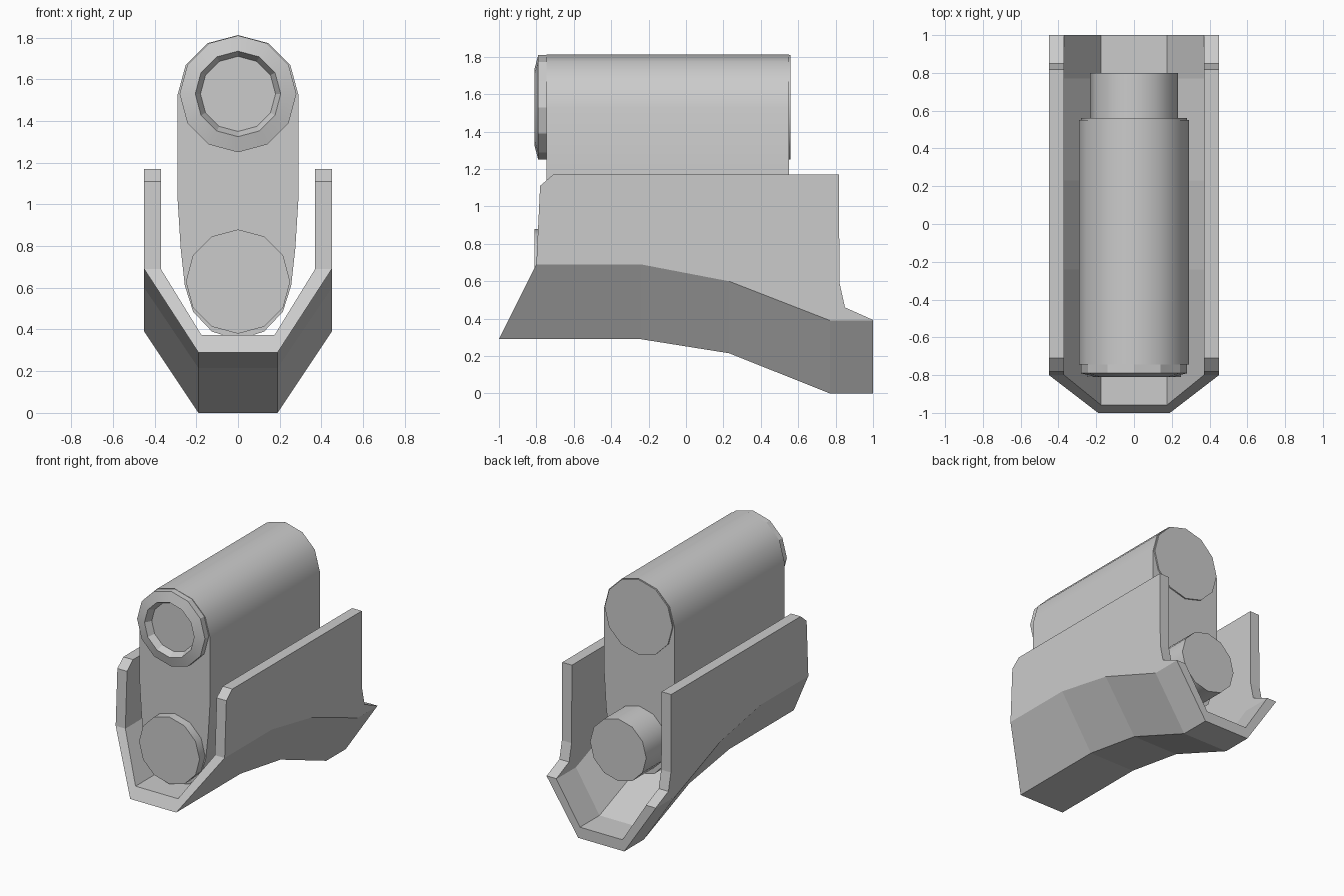
import bpy, bmesh, math

if "Cube" in bpy.data.objects:
    bpy.data.objects.remove(bpy.data.objects["Cube"])


def finish(name, bm, smooth=None):
    bmesh.ops.remove_doubles(bm, verts=bm.verts, dist=0.0005)
    bmesh.ops.recalc_face_normals(bm, faces=bm.faces)
    mesh = bpy.data.meshes.new(name)
    bm.to_mesh(mesh)
    bm.free()
    obj = bpy.data.objects.new(name, mesh)
    bpy.context.collection.objects.link(obj)
    if smooth:
        bpy.ops.object.select_all(action='DESELECT')
        obj.select_set(True)
        bpy.context.view_layer.objects.active = obj
        bpy.ops.object.shade_smooth_by_angle(angle=math.radians(smooth))
    return obj


def loft(name, rings, smooth=None):
    """Bridge closed rings of equal length and cap both ends."""
    bm = bmesh.new()
    vs = [[bm.verts.new(p) for p in ring] for ring in rings]
    n = len(vs[0])
    for a, b in zip(vs, vs[1:]):
        for i in range(n):
            j = (i + 1) % n
            bm.faces.new((a[i], a[j], b[j], b[i]))
    bm.faces.new(vs[0])
    bm.faces.new(vs[-1])
    return finish(name, bm, smooth)


def turned(name, z, profile, smooth=None):
    """Twelve-sided part about a front-to-back axis; profile is (radius, y)."""
    angles = [i * math.tau / 12 for i in range(12)]
    return loft(name, [[(r * math.sin(a), y, z + r * math.cos(a)) for a in angles]
                       for r, y in profile], smooth)


# Open keel-shaped cradle: each station is (y, keel z, chine z, wall top z)
T = 0.083


def station(y, keel, chine, top, ys=None):
    yo, yi, yc, yt = ys or (y, y, y, y)
    half = [(0.45, yt, top), (0.45, yc, chine), (0.19, yo, keel)]
    inner = [(0.175, yi, keel + T), (0.37, yc, chine), (0.37, yt, top)]
    mirror = lambda pts: [(-x, a, b) for x, a, b in reversed(pts)]
    return half + mirror(half) + mirror(inner) + inner


stations = [station(-1, 0.29, 0.69, 1.11, (-1, -0.958, -0.80, -0.78))]
stations += [station(*s) for s in (
    (-0.71, 0.29, 0.69, 1.17), (-0.24, 0.29, 0.69, 1.17),
    (0.23, 0.215, 0.60, 1.17), (0.77, 0.0, 0.39, 1.17),
    (0.817, 0.0, 0.39, 1.17), (0.821, 0.0, 0.39, 0.59),
    (0.85, 0.0, 0.39, 0.46), (1.0, 0.0, 0.39, 0.393))]
cradle = loft("cradle", stations)
# Split the end caps into clean strips
bm = bmesh.new()
bm.from_mesh(cradle.data)
bmesh.ops.triangulate(bm, faces=[f for f in bm.faces if len(f.verts) > 4])
bm.to_mesh(cradle.data)
bm.free()

# Tall rounded housing
side = [(0.29 * math.sin(math.radians(a)), 1.525 + 0.287 * math.cos(math.radians(a)))
        for a in (30, 60, 90)]
side += [(0.29, 1.03), (0.275, 0.79), (0.255, 0.61), (0.215, 0.485), (0.125, 0.39), (0.06, 0.37)]
outline = [(0, 1.812)] + side + [(-x, z) for x, z in reversed(side)]
loft("housing", [[(x, y, z) for x, z in outline] for y in (-0.745, 0.55)], 35)

# Upper barrel with recessed front opening and rear cap
turned("front_collar", 1.53, [(0.28, -0.70), (0.28, -0.79), (0.205, -0.81),
                              (0.18, -0.76)], 25)
turned("rear_cap", 1.53, [(0.28, 0.50), (0.28, 0.56)], 35)

# Lower rod, visible at both ends
turned("lower_front_boss", 0.63, [(0.25, -0.70), (0.25, -0.81)], 35)
turned("lower_rear_rod", 0.63, [(0.232, 0.50), (0.232, 0.80)], 35)
